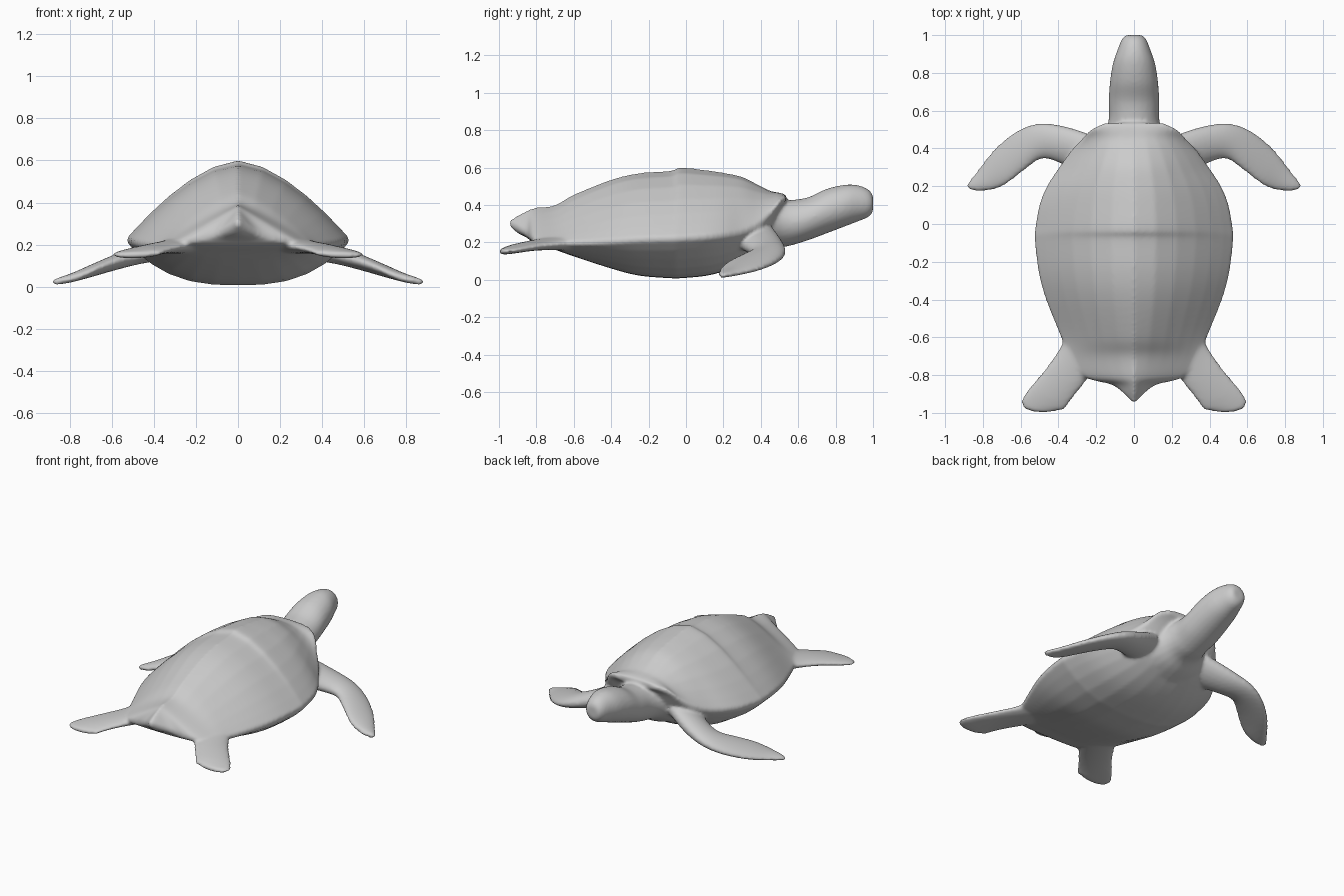
import bpy, bmesh, math
from mathutils import Vector


def spline(rows, steps=5):
    """Catmull-Rom interpolation through rows of numbers."""
    out = []
    for i in range(len(rows) - 1):
        a, b = rows[max(i - 1, 0)], rows[i]
        c, d = rows[i + 1], rows[min(i + 2, len(rows) - 1)]
        for k in range(steps):
            t = k / steps
            out.append([0.5 * (2 * q + (r - p) * t + (2 * p - 5 * q + 4 * r - s) * t * t
                               + (3 * q - p - 3 * r + s) * t ** 3)
                        for p, q, r, s in zip(a, b, c, d)])
    return out + [list(rows[-1])]


bm = bmesh.new()


def skin(rings):
    """Closed surface through a list of point rings."""
    vs = [[bm.verts.new(p) for p in ring] for ring in rings]
    n = len(vs[0])
    faces = [bm.faces.new((a[i], a[(i + 1) % n], b[(i + 1) % n], b[i]))
             for a, b in zip(vs, vs[1:]) for i in range(n)]
    faces += [bm.faces.new(vs[0]), bm.faces.new(vs[-1])]
    bmesh.ops.recalc_face_normals(bm, faces=faces)


def shell_ring(row, n=14):
    y, w, top, rim, bottom, power = row
    w = max(w, 0.004)
    us = [-math.cos(math.pi * i / n) for i in range(n + 1)]
    up = [(u * w, y, rim + 0.012 + max(top - rim - 0.012, 0.003) * (1 - abs(u) ** power)) for u in us]
    low = [(u * w, y, rim - 0.012 - max(rim - 0.012 - bottom, 0.003) * (1 - abs(u) ** 2.8))
           for u in reversed(us)]
    return up + low


# shell and belly: y, half width, top, rim, bottom, roundness
shell = [(-0.945, 0.006, 0.315, 0.305, 0.29, 1.2),
         (-0.90, 0.05, 0.345, 0.28, 0.25, 1.2),
         (-0.85, 0.12, 0.37, 0.245, 0.225, 1.1),
         (-0.81, 0.26, 0.385, 0.215, 0.195, 1.05),
         (-0.70, 0.35, 0.40, 0.195, 0.16, 1.2),
         (-0.60, 0.385, 0.455, 0.195, 0.125, 1.4),
         (-0.40, 0.465, 0.535, 0.205, 0.06, 1.6),
         (-0.25, 0.505, 0.57, 0.215, 0.022, 1.65),
         (-0.08, 0.525, 0.583, 0.22, 0.008, 1.65),
         (-0.03, 0.523, 0.60, 0.222, 0.008, 1.65),
         (0.10, 0.50, 0.587, 0.23, 0.02, 1.7),
         (0.20, 0.46, 0.572, 0.24, 0.045, 1.8),
         (0.30, 0.395, 0.55, 0.255, 0.09, 1.9),
         (0.39, 0.33, 0.505, 0.295, 0.15, 2.0),
         (0.45, 0.275, 0.475, 0.35, 0.25, 2.2),
         (0.50, 0.225, 0.465, 0.41, 0.37, 2.4),
         (0.535, 0.15, 0.455, 0.435, 0.415, 2.4)]
skin([shell_ring(r) for r in spline(shell)])

# neck and head: y, half width, bottom, top
head = [(0.20, 0.30, 0.06, 0.36), (0.38, 0.24, 0.12, 0.40), (0.47, 0.165, 0.165, 0.42),
        (0.55, 0.135, 0.18, 0.425), (0.65, 0.134, 0.21, 0.44), (0.75, 0.128, 0.247, 0.485),
        (0.85, 0.112, 0.285, 0.508), (0.92, 0.088, 0.312, 0.505), (0.975, 0.066, 0.335, 0.483),
        (1.0, 0.045, 0.365, 0.45)]
rings = []
for y, w, lo, hi in spline(head):
    rings.append([(w * math.cos(a), y, (lo + hi) / 2 + (hi - lo) / 2 * math.sin(a))
                  for a in (math.tau * i / 24 for i in range(24))])
skin(rings)


def flipper(rows, side):
    """rows: leading edge xyz, trailing edge xyz, half thickness."""
    pts = spline(rows)
    mids = [(Vector(r[:3]) + Vector(r[3:6])) / 2 for r in pts]
    rings = []
    for i, r in enumerate(pts):
        half = (Vector(r[:3]) - Vector(r[3:6])) / 2
        tangent = mids[min(i + 1, len(mids) - 1)] - mids[max(i - 1, 0)]
        normal = half.cross(tangent).normalized() * r[6]
        ring = [mids[i] + half * math.cos(a) + normal * math.sin(a)
                for a in (math.tau * k / 20 for k in range(20))]
        rings.append([(side * p.x, p.y, p.z) for p in ring])
    skin(rings)


front_flipper = [(0.20, 0.46, 0.28, 0.24, 0.24, 0.20, 0.065),
                 (0.36, 0.515, 0.20, 0.385, 0.32, 0.165, 0.055),
                 (0.50, 0.533, 0.145, 0.49, 0.345, 0.145, 0.043),
                 (0.62, 0.492, 0.10, 0.58, 0.285, 0.12, 0.035),
                 (0.735, 0.40, 0.06, 0.66, 0.222, 0.09, 0.028),
                 (0.82, 0.295, 0.035, 0.72, 0.188, 0.062, 0.022),
                 (0.882, 0.215, 0.022, 0.78, 0.176, 0.038, 0.017),
                 (0.884, 0.19, 0.018, 0.84, 0.176, 0.022, 0.011)]
rear_flipper = [(0.35, -0.55, 0.20, 0.16, -0.70, 0.20, 0.045),
                (0.39, -0.65, 0.19, 0.26, -0.84, 0.19, 0.032),
                (0.47, -0.765, 0.18, 0.315, -0.91, 0.178, 0.026),
                (0.55, -0.86, 0.165, 0.348, -0.955, 0.168, 0.023),
                (0.593, -0.925, 0.155, 0.37, -0.982, 0.158, 0.02),
                (0.59, -0.97, 0.15, 0.42, -0.992, 0.152, 0.016),
                (0.55, -0.99, 0.148, 0.47, -1.0, 0.15, 0.01)]
for side in (1, -1):
    flipper(front_flipper, side)
    flipper(rear_flipper, side)

# one continuous skin: fuse the overlapping parts and soften the joins
mesh = bpy.data.meshes.new("turtle")
bm.to_mesh(mesh)
bm.free()
turtle = bpy.data.objects.new("turtle", mesh)
bpy.context.collection.objects.link(turtle)
fuse = turtle.modifiers.new("fuse", 'REMESH')
fuse.mode = 'VOXEL'
fuse.voxel_size = 0.011
fuse.use_smooth_shade = True
soften = turtle.modifiers.new("soften", 'SMOOTH')
soften.factor = 0.5
soften.iterations = 5
